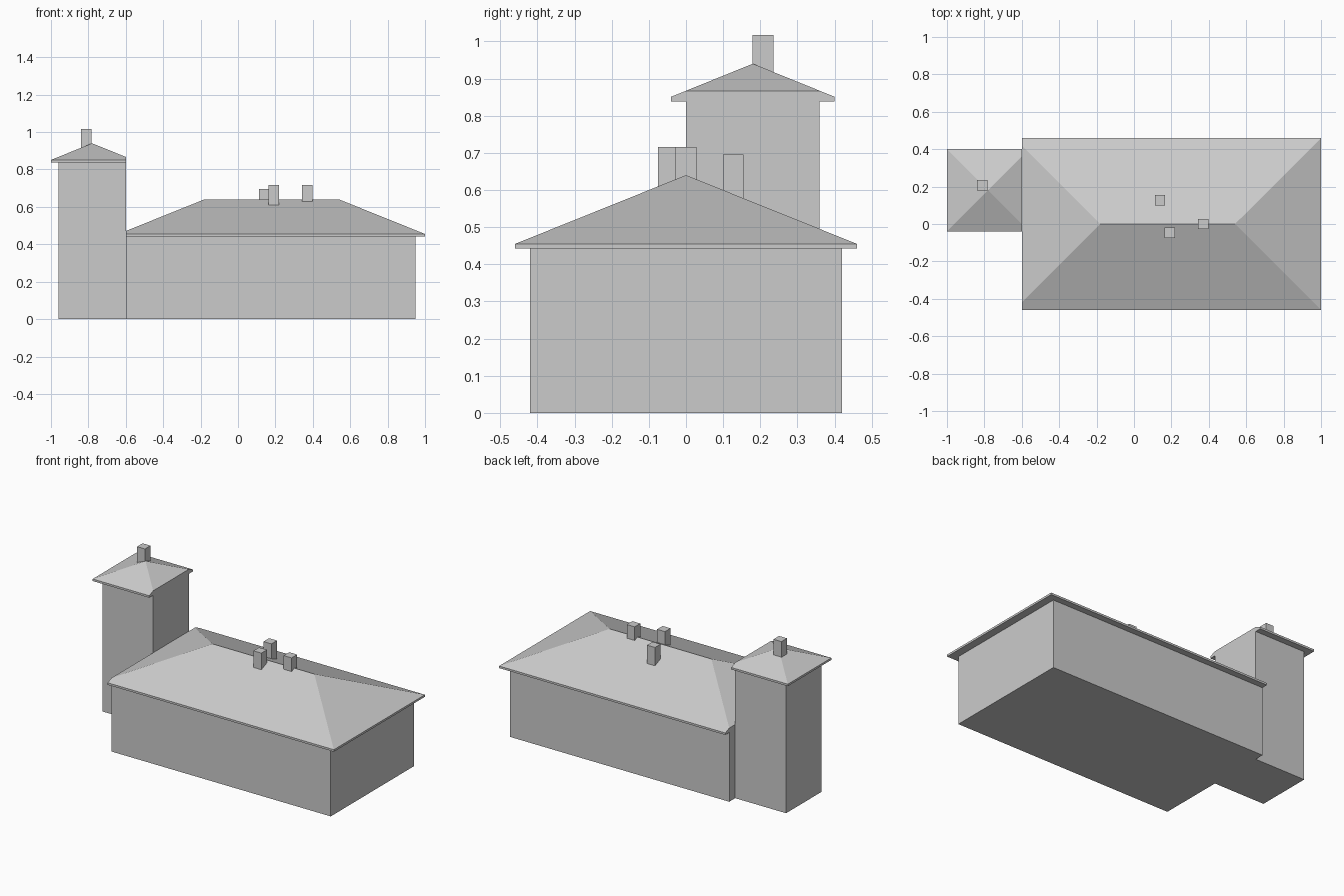
import bpy, bmesh
from mathutils import Vector

if "Cube" in bpy.data.objects:
    bpy.data.objects.remove(bpy.data.objects["Cube"])

SEAM_X = -0.6  # plane where the house meets the tower


def finish(bm, name):
    bmesh.ops.recalc_face_normals(bm, faces=bm.faces)
    mesh = bpy.data.meshes.new(name)
    bm.to_mesh(mesh)
    bm.free()
    obj = bpy.data.objects.new(name, mesh)
    bpy.context.collection.objects.link(obj)
    return obj


def box(name, lo, hi):
    bm = bmesh.new()
    lo, hi = Vector(lo), Vector(hi)
    bmesh.ops.create_cube(bm, size=1)
    bmesh.ops.scale(bm, vec=hi - lo, verts=bm.verts)
    bmesh.ops.translate(bm, vec=(lo + hi) / 2, verts=bm.verts)
    return finish(bm, name)


def hip_roof(name, x0, x1, y0, y1, z0, z1, ridge_z, keep):
    """Hipped roof on a thin fascia, cut off flush at the seam plane."""
    bm = bmesh.new()
    half = (y1 - y0) / 2
    yc = y0 + half
    pts = [(x, y, z) for z in (z0, z1)
           for x, y in ((x0, y0), (x1, y0), (x1, y1), (x0, y1))]
    pts += [(x0 + half, yc, ridge_z), (x1 - half, yc, ridge_z)]
    v = [bm.verts.new(p) for p in pts]
    faces = [(3, 2, 1, 0), (4, 5, 9, 8), (5, 6, 9), (6, 7, 8, 9), (7, 4, 8)]
    faces += [(i, (i + 1) % 4, 4 + (i + 1) % 4, 4 + i) for i in range(4)]
    for f in faces:
        bm.faces.new([v[i] for i in f])
    # a square plan gives a pyramid: merge the two ridge points
    bmesh.ops.remove_doubles(bm, verts=bm.verts, dist=0.0005)
    bmesh.ops.bisect_plane(bm, geom=bm.verts[:] + bm.edges[:] + bm.faces[:],
                           plane_co=(SEAM_X, 0, 0), plane_no=(-keep, 0, 0),
                           clear_outer=True)
    bmesh.ops.holes_fill(bm, edges=[e for e in bm.edges if e.is_boundary])
    return finish(bm, name)


# House walls and roof
box("house_walls", (SEAM_X, -0.42, 0), (0.95, 0.42, 0.442))
hip_roof("house_roof", -0.64, 1.0, -0.46, 0.46, 0.442, 0.455, 0.64, keep=1)

# Corner tower and its roof
box("tower_walls", (-0.96, 0, 0), (SEAM_X, 0.36, 0.84))
hip_roof("tower_roof", -1.0, -0.56, -0.04, 0.40, 0.838, 0.851, 0.94, keep=-1)

# Chimneys: centre x, centre y, base z, top z
chimneys = {
    "back_chimney": (0.139, 0.127, 0.575, 0.695),
    "front_chimney": (0.19, -0.047, 0.608, 0.716),
    "ridge_chimney": (0.371, 0.0, 0.625, 0.716),
    "tower_chimney": (-0.811, 0.207, 0.91, 1.017),
}
r = 0.028
for name, (x, y, z0, z1) in chimneys.items():
    box(name, (x - r, y - r, z0), (x + r, y + r, z1))
